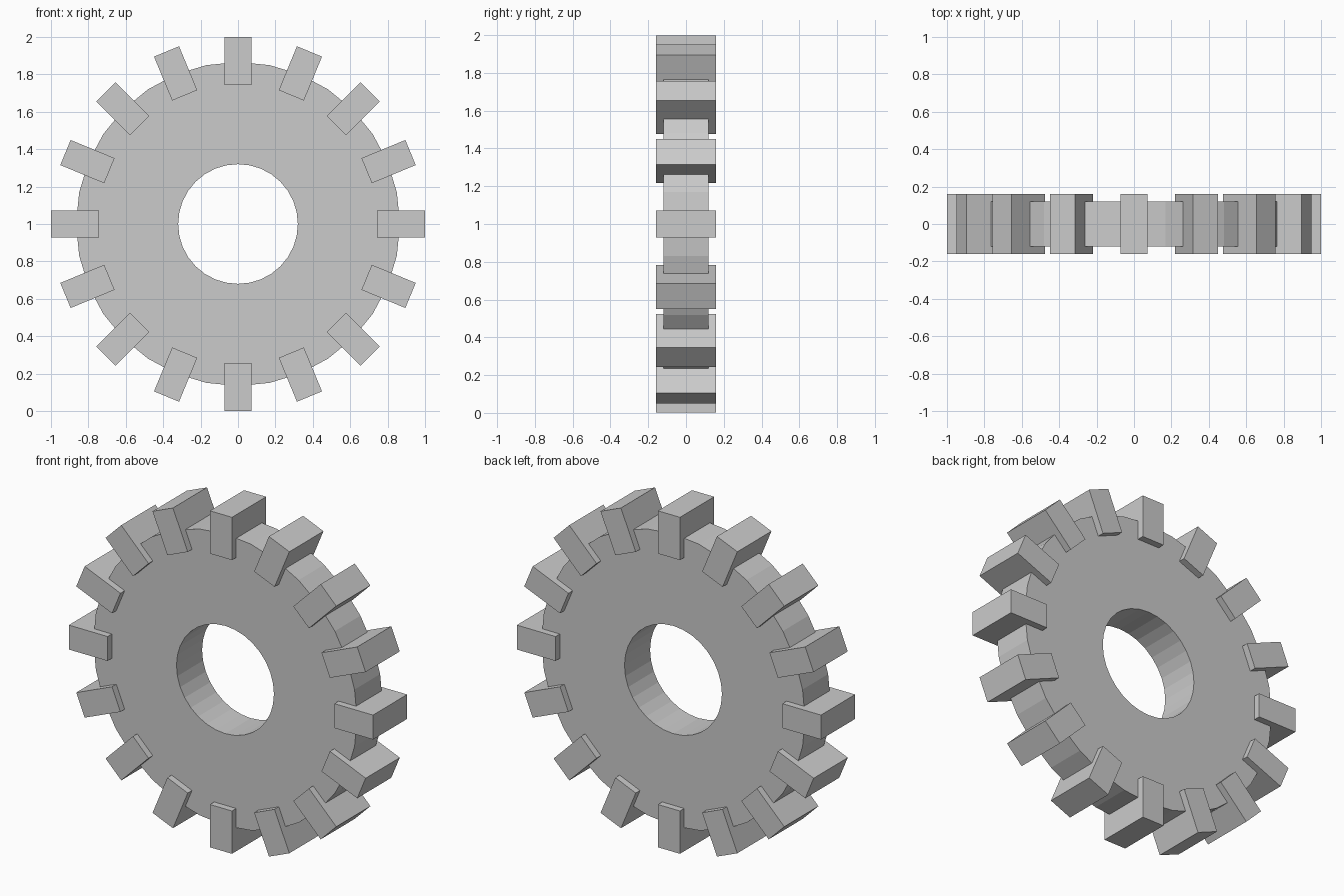
import bpy, bmesh
from math import pi, sin, cos
from mathutils import Matrix

if "Cube" in bpy.data.objects:
    bpy.data.objects.remove(bpy.data.objects["Cube"])

CENTRE_Z = 1.0
SIDES, TEETH = 32, 16
R_OUT, R_HOLE, HALF_T = 0.866, 0.32, 0.12


def add_object(name, bm):
    bmesh.ops.recalc_face_normals(bm, faces=bm.faces)
    mesh = bpy.data.meshes.new(name)
    bm.to_mesh(mesh)
    bm.free()
    obj = bpy.data.objects.new(name, mesh)
    bpy.context.collection.objects.link(obj)
    obj.location.z = CENTRE_Z
    return obj


# Wheel disc: rectangular section swept round the y axis, leaving the bore open
bm = bmesh.new()
section = [(R_HOLE, -HALF_T), (R_OUT, -HALF_T), (R_OUT, HALF_T), (R_HOLE, HALF_T)]
rings = []
for i in range(SIDES):
    a = 2 * pi * i / SIDES
    rings.append([bm.verts.new((r * cos(a), y, r * sin(a))) for r, y in section])
for i in range(SIDES):
    a, b = rings[i], rings[(i + 1) % SIDES]
    for k in range(4):
        n = (k + 1) % 4
        bm.faces.new((a[k], a[n], b[n], b[k]))
add_object("gear_disc", bm)

# Teeth: radial blocks slightly wider than the disc, sunk into its rim
for i in range(TEETH):
    bm = bmesh.new()
    place = (Matrix.Rotation(2 * pi * i / TEETH, 4, 'Y')
             @ Matrix.Translation((0.8715, 0, 0))
             @ Matrix.Diagonal((0.254, 0.32, 0.145, 1)))
    bmesh.ops.create_cube(bm, size=1, matrix=place)
    add_object(f"tooth_{i + 1:02d}", bm)
